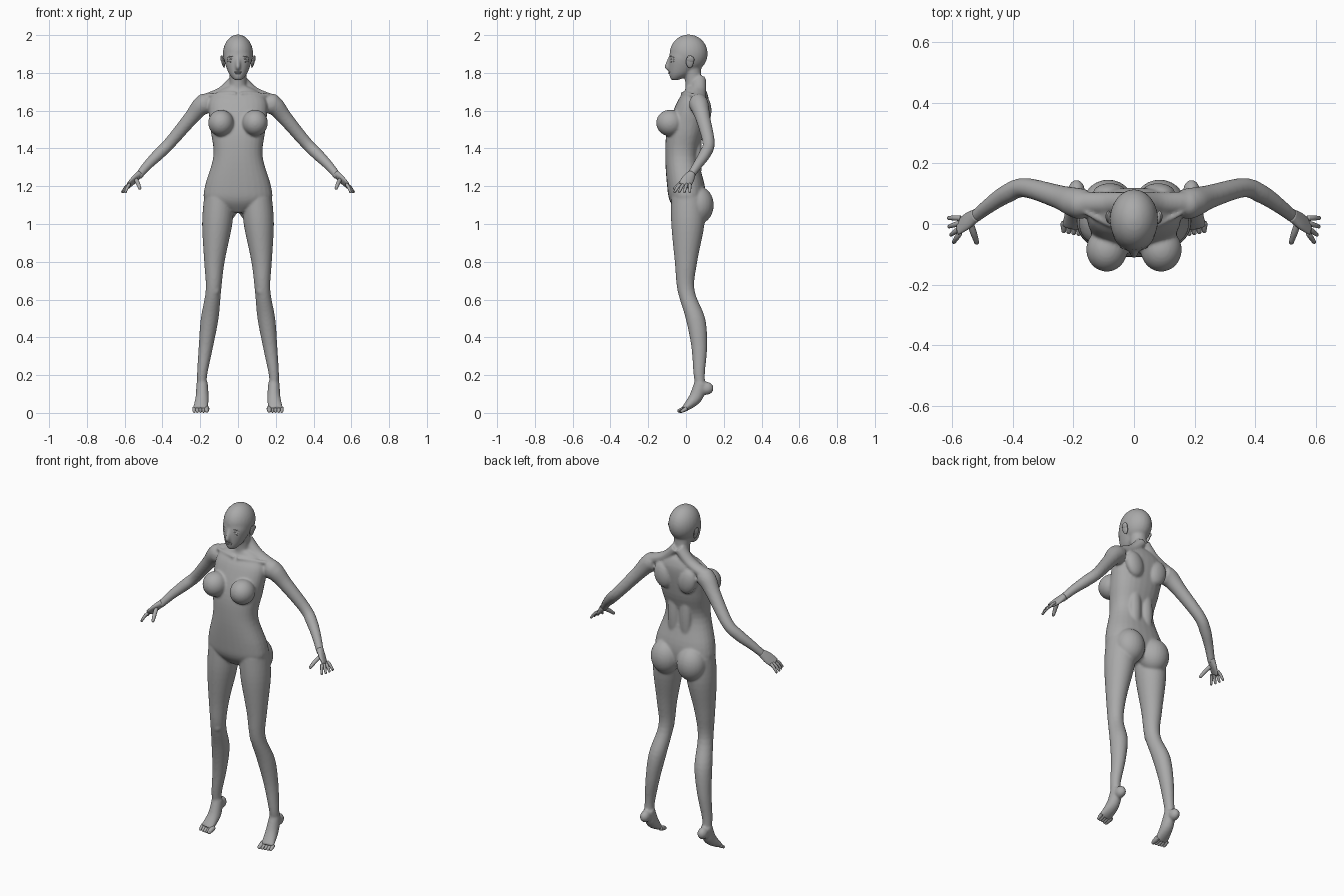
import bpy
import bmesh
import math
from mathutils import Vector, Matrix

cube = bpy.data.objects.get("Cube")
if cube:
    bpy.data.objects.remove(cube, do_unlink=True)

# One plain clay colour
clay = bpy.data.materials.new("clay_grey")
clay.use_nodes = True
clay.diffuse_color = (.4, .4, .4, 1)
shader = clay.node_tree.nodes["Principled BSDF"]
shader.inputs["Base Color"].default_value = clay.diffuse_color
shader.inputs["Roughness"].default_value = .6


def spline(rows, steps=5):
    """Round off a list of sections with a cubic through every one of them."""
    last = len(rows) - 1
    result = []
    for i in range(last):
        before, start, end, after = (Vector(rows[max(0, min(last, i + k))]) for k in (-1, 0, 1, 2))
        leave = (end - before) / 2
        arrive = (after - start) / 2
        for j in range(steps):
            t = j / steps
            ease = t * t * (3 - 2 * t)
            result.append(start.lerp(end, ease) + leave * t * (1 - t) ** 2
                          - arrive * t * t * (1 - t))
    return result + [Vector(rows[last])]


def loft(bm, sections, level=False, power=2, sides=28):
    """Skin sections (x, y, z, width, depth); level keeps every ring horizontal."""
    rows = spline(sections)
    centres = [Vector(row[:3]) for row in rows]
    last = len(rows) - 1
    rings = []
    for i, row in enumerate(rows):
        along = centres[min(i + 1, last)] - centres[max(i - 1, 0)]
        along = Vector((0, 0, 1)) if level else along.normalized()
        across = Vector((1, 0, 0))
        across = (across - along * across.dot(along)).normalized()
        outward = along.cross(across)
        ring = []
        for k in range(sides):
            angle = math.tau * k / sides
            c, s = (math.copysign(abs(value) ** (2 / power), value)
                    for value in (math.cos(angle), math.sin(angle)))
            ring.append(bm.verts.new(centres[i] + across * c * row[3] + outward * s * row[4]))
        rings.append(ring)
    for low, high in zip(rings, rings[1:]):
        for k in range(sides):
            n = (k + 1) % sides
            bm.faces.new((low[k], low[n], high[n], high[k]))
    bm.faces.new(reversed(rings[0]))
    bm.faces.new(rings[-1])


def tube(bm, rows, depth=1.0, **options):
    """Loft sections (x, y, z, radius) that share one depth ratio."""
    loft(bm, [(*row, row[-1] * depth) for row in rows], **options)


def slab(bm, table, power):
    """Loft centred level sections given as (z, front, back, half width)."""
    loft(bm, [(0, (front + back) / 2, z, width, (back - front) / 2)
              for z, front, back, width in table], level=True, power=power)


def blob(bm, place, size, tilt=0.0):
    matrix = Matrix.Translation(place) @ Matrix.Rotation(tilt, 4, "Y") @ Matrix.Diagonal((*size, 1))
    bmesh.ops.create_uvsphere(bm, u_segments=24, v_segments=16, radius=1, matrix=matrix)


def digit(bm, root, tip, radius, bend):
    """Finger or toe: a bent, tapered tube with a round tip."""
    root, tip = Vector(root), Vector(tip)
    knuckle = root.lerp(tip, .5) + Vector((0, 0, bend))
    end = radius * .75
    tube(bm, [(*root, radius), (*knuckle, radius), (*tip, end)], sides=12)
    blob(bm, tip, (end, end, end))


def mirror(bm):
    """Add the other side of everything built so far."""
    copy = bmesh.ops.duplicate(bm, geom=bm.verts[:] + bm.edges[:] + bm.faces[:])["geom"]
    verts = [item for item in copy if isinstance(item, bmesh.types.BMVert)]
    bmesh.ops.scale(bm, vec=(-1, 1, 1), verts=verts)


def finish(bm, name):
    bmesh.ops.recalc_face_normals(bm, faces=bm.faces[:])
    for face in bm.faces:
        face.smooth = True
    mesh = bpy.data.meshes.new(name)
    bm.to_mesh(mesh)
    bm.free()
    mesh.materials.append(clay)
    obj = bpy.data.objects.new(name, mesh)
    bpy.context.collection.objects.link(obj)
    return obj


body = bmesh.new()
# Legs, kneecaps
tube(body, [(.1, .01, 1.14, .08), (.11, .01, 1, .08), (.125, 0, .8, .054), (.13, 0, .65, .041),
            (.15, .05, .5, .047), (.17, .07, .35, .038), (.19, .07, .2, .027),
            (.19, .08, .12, .024)], depth=1.1, level=True)
blob(body, (.125, -.02, .65), (.03, .025, .035))
# Raised feet, heels
loft(body, [(.19, .08, .16, .03, .035), (.19, .05, .08, .035, .035), (.2, -.01, .02, .04, .016)])
blob(body, (.19, .11, .13), (.028, .036, .034))
# Arms, shoulders
tube(body, [(.15, .07, 1.64, .045), (.19, .07, 1.63, .05), (.25, .09, 1.56, .039),
            (.36, .12, 1.43, .032), (.42, .1, 1.37, .031), (.48, .06, 1.31, .025),
            (.53, .02, 1.25, .02)])
blob(body, (.18, .066, 1.635), (.05, .05, .055))
# Trapezius, collarbones
tube(body, [(.01, .07, 1.77, .03), (.08, .07, 1.7, .03), (.17, .07, 1.66, .03)], depth=1.2)
tube(body, [(.01, -.02, 1.69, .01), (.08, 0, 1.69, .01), (.16, .04, 1.68, .01)])
# Shoulder blades, lower back
blob(body, (.08, .1, 1.6), (.055, .035, .075), .25)
blob(body, (.04, .06, 1.36), (.035, .025, .16))
# Chest, seat
blob(body, (.09, -.085, 1.535), (.068, .073, .07))
blob(body, (.085, .065, 1.1), (.085, .082, .1))
mirror(body)

# Torso
slab(body, [(1.06, -.04, .08, .05), (1.12, -.085, .1, .17), (1.2, -.1, .1, .175),
            (1.36, -.11, .065, .13), (1.5, -.1, .1, .145), (1.64, -.05, .12, .155),
            (1.7, -.01, .11, .11), (1.73, 0, .09, .05)], power=2.3)
# Neck
tube(body, [(0, .05, 1.68, .055), (0, .04, 1.75, .044), (0, .03, 1.86, .05)], level=True)
# Skull, jaw
blob(body, (0, .014, 1.902), (.08, .101, .101))
slab(body, [(1.762, -.08, -.04, .02), (1.8, -.09, .03, .05), (1.88, -.09, .08, .075),
            (1.94, -.075, .06, .06)], power=2.1)
# Nose
tube(body, [(0, -.083, 1.885, .008), (0, -.1, 1.835, .013), (0, -.088, 1.82, .01)])
figure = finish(body, "body")
skin = figure.modifiers.new("blend_parts", "REMESH")
skin.mode = "VOXEL"
skin.voxel_size = .0065
skin.use_smooth_shade = True
relax = figure.modifiers.new("soften_joins", "SMOOTH")
relax.iterations = 6

# Hands: palm, fanned fingers, thumb
hands = bmesh.new()
loft(hands, [(.52, .03, 1.265, .019, .022), (.55, .01, 1.235, .015, .032),
             (.58, -.01, 1.205, .009, .03)])
for i in range(4):
    fan = i / 3
    root = Vector((.575, .02 - .05 * fan, 1.21))
    reach = Vector((.037 * math.cos(fan), -.035 * math.sin(fan), -.04))
    digit(hands, root, root + reach, .0085, .005)
digit(hands, (.54, 0, 1.235), (.52, -.06, 1.19), .011, .003)
mirror(hands)
finish(hands, "hands")

# Toes
toes = bmesh.new()
for i in range(5):
    radius = .014 if i == 0 else .01
    x = .166 + .0165 * i
    digit(toes, (x, .005, .025), (x, -.035 + .003 * i, radius * .8), radius, 0)
mirror(toes)
finish(toes, "toes")

# Ears
ears = bmesh.new()
blob(ears, (.08, .02, 1.86), (.008, .02, .034), .2)
blob(ears, (.085, .024, 1.87), (.007, .02, .02), .3)
mirror(ears)
finish(ears, "ears")

# Eyes with lids and brows
eyes = bmesh.new()
blob(eyes, (.033, -.067, 1.866), (.016, .016, .009))
for rise in (-.008, .007, .022):
    z = 1.866 + rise
    tube(eyes, [(.014, -.081, z - rise / 2, .002), (.034, -.08, z, .003),
                (.054, -.063, z - rise / 3, .002)], sides=8)
mirror(eyes)
finish(eyes, "eyes")

# Lips
lips = bmesh.new()
for z, width in ((1.805, .02), (1.798, .016)):
    blob(lips, (0, -.086, z), (width, .008, .0045))
finish(lips, "lips")
